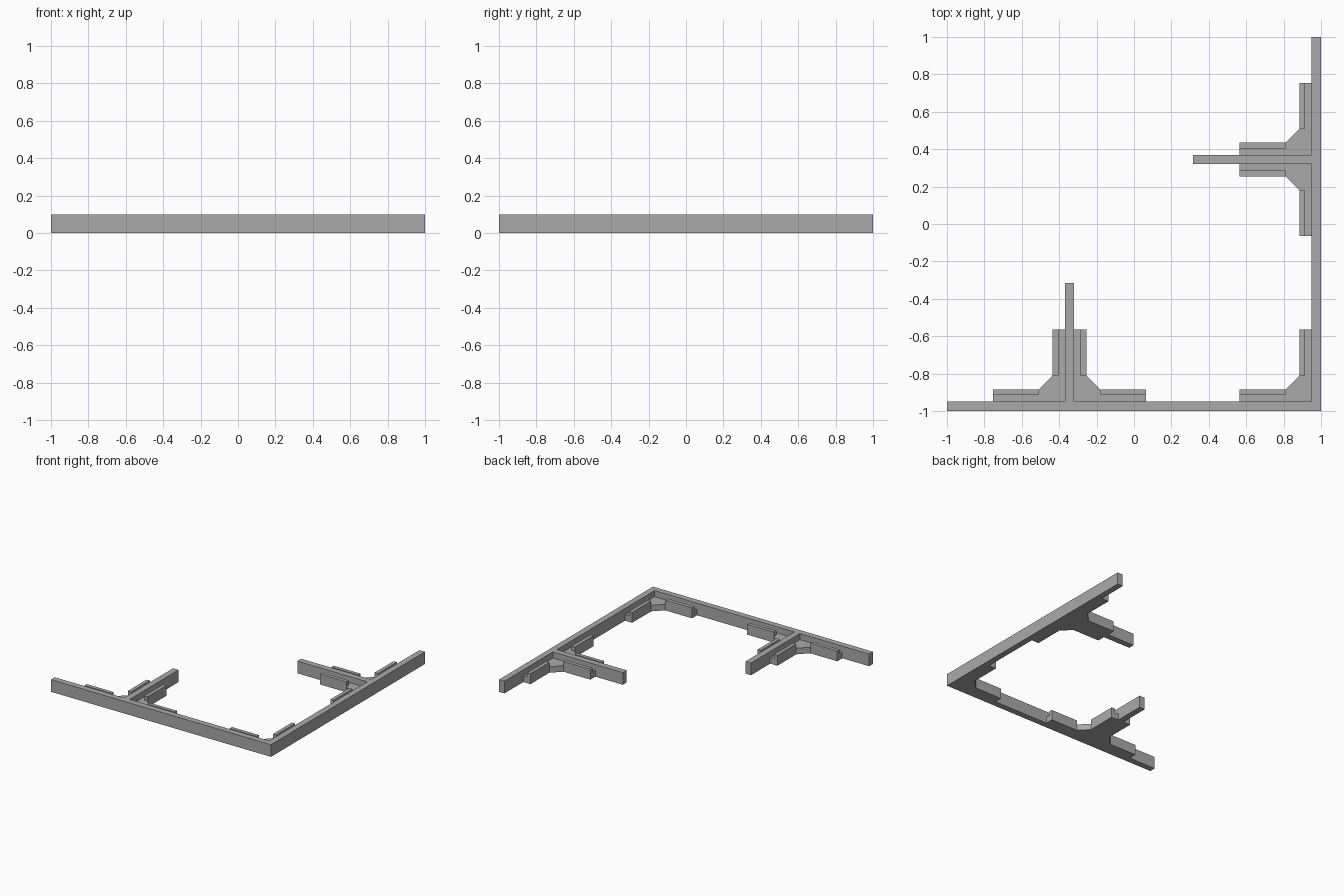
import bpy, bmesh
from mathutils import Vector

if "Cube" in bpy.data.objects:
    bpy.data.objects.remove(bpy.data.objects["Cube"], do_unlink=True)

# One plain grey for everything
grey = bpy.data.materials.new("plain_grey")
grey.use_nodes = True
colour = (0.4, 0.4, 0.4, 1)
grey.diffuse_color = colour
grey.node_tree.nodes["Principled BSDF"].inputs["Base Color"].default_value = colour

HEIGHT, FLOOR, LIP = 0.1, 0.05, 0.085   # rail, channel floor and lip tops
HALF, SLOT, EDGE = 0.025, 0.06, 0.09    # offsets from a rail's centre line
NEAR, FAR = 0.165, 0.41                 # start and end of a channel
TEE, CORNER, TIP = -0.345, 0.975, -0.315


def prism(name, outline, sweep):
    """Extrude a flat outline along a vector."""
    bm = bmesh.new()
    face = bm.faces.new([bm.verts.new(p) for p in outline])
    out = bmesh.ops.extrude_face_region(bm, geom=[face])
    moved = [v for v in out["geom"] if isinstance(v, bmesh.types.BMVert)]
    bmesh.ops.translate(bm, verts=moved, vec=Vector(sweep))
    bmesh.ops.recalc_face_normals(bm, faces=bm.faces)
    mesh = bpy.data.meshes.new(name)
    bm.to_mesh(mesh)
    bm.free()
    mesh.materials.append(grey)
    obj = bpy.data.objects.new(name, mesh)
    bpy.context.collection.objects.link(obj)
    return obj


def bracket(name, cx, cy, sx, sy):
    """Gusset and two lipped channels filling one corner between rails."""
    def place(u, v, z):
        return (cx + sx * u, cy + sy * v, z)

    gusset = [(HALF, HALF), (NEAR, HALF), (NEAR, EDGE),
              (EDGE, NEAR), (HALF, NEAR)]
    prism(name + "_gusset", [place(u, v, 0) for u, v in gusset], (0, 0, FLOOR))

    # L-shaped section: low floor beside the rail, raised lip outside
    section = [(HALF, 0), (EDGE, 0), (EDGE, LIP),
               (SLOT, LIP), (SLOT, FLOOR), (HALF, FLOOR)]
    length = FAR - NEAR
    prism(name + "_channel_x", [place(NEAR, v, z) for v, z in section],
          (sx * length, 0, 0))
    prism(name + "_channel_y", [place(u, NEAR, z) for u, z in section],
          (0, sy * length, 0))


# L-shaped outer frame
inner = CORNER - HALF
frame = [(-1, -1), (1, -1), (1, 1), (inner, 1), (inner, -inner), (-1, -inner)]
prism("outer_frame", [(x, y, 0) for x, y in frame], (0, 0, HEIGHT))

# Two short rails branching inwards, mirrored across the frame's diagonal
branch = [(TEE - HALF, -inner), (TEE + HALF, -inner),
          (TEE + HALF, TIP), (TEE - HALF, TIP)]
prism("front_branch", [(x, y, 0) for x, y in branch], (0, 0, HEIGHT))
prism("left_branch", [(-y, -x, 0) for x, y in branch], (0, 0, HEIGHT))

# Brackets at the corner and on both sides of each branch
bracket("corner", CORNER, -CORNER, -1, 1)
for side, label in ((-1, "a"), (1, "b")):
    bracket("front_" + label, TEE, -CORNER, side, 1)
    bracket("left_" + label, CORNER, -TEE, -1, side)
